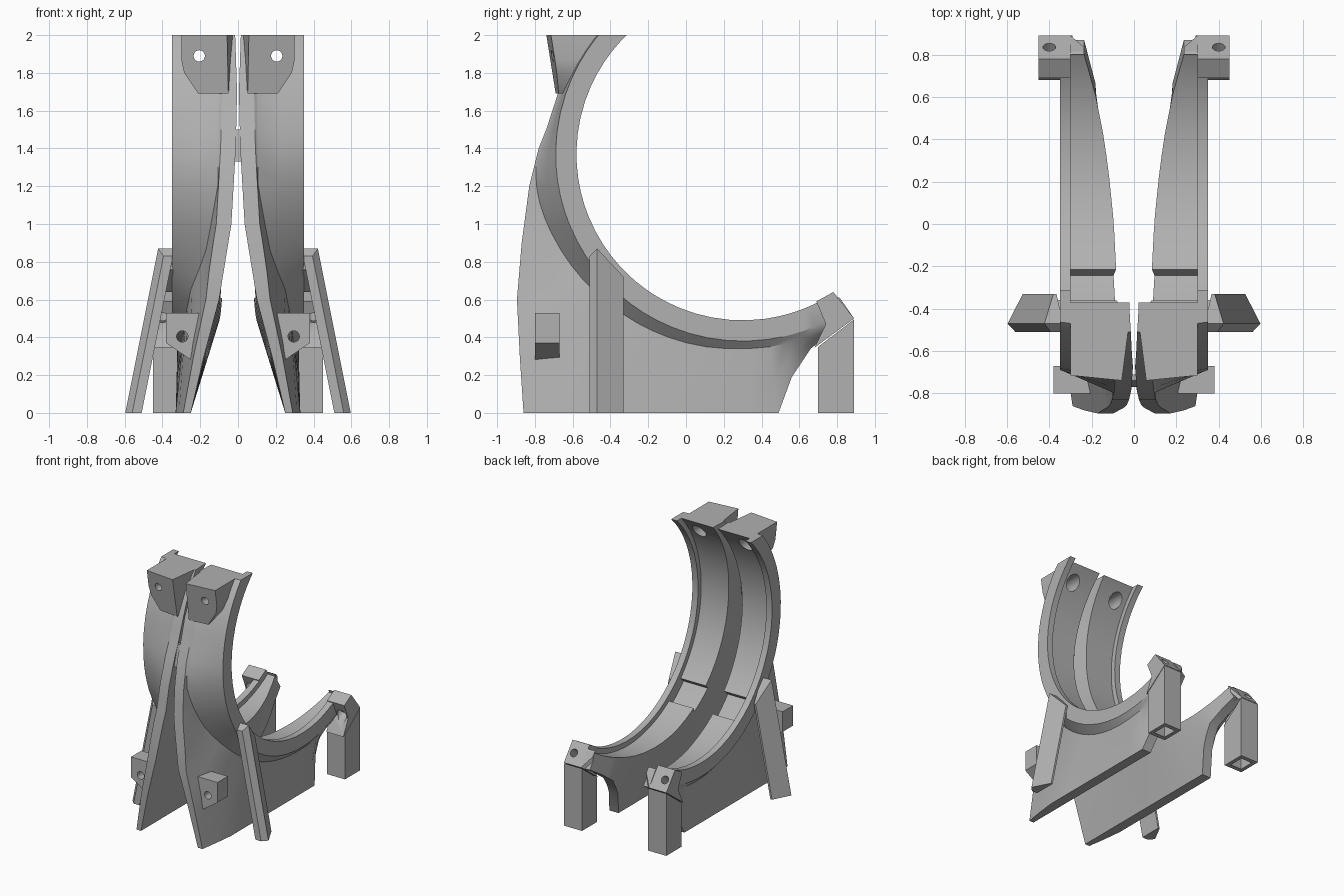
import bpy, bmesh, math
from mathutils import Matrix, Vector

cube = bpy.data.objects.get("Cube")
if cube:
    bpy.data.objects.remove(cube)

grey = bpy.data.materials.new("plain_grey")
grey.use_nodes = True
COLOUR = (0.44, 0.44, 0.44, 1)
grey.diffuse_color = COLOUR
grey.node_tree.nodes["Principled BSDF"].inputs["Base Color"].default_value = COLOUR

CY, CZ = 0.30, 1.37          # centre of the cradle arc


def lerp_table(table, v):
    if v <= table[0][0]:
        return table[0][1]
    for (a, p), (b, q) in zip(table, table[1:]):
        if v <= b:
            return p + (q - p) * (v - a) / (b - a)
    return table[-1][1]


def cut(bm, point, normal):
    geom = bm.verts[:] + bm.edges[:] + bm.faces[:]
    bmesh.ops.bisect_plane(bm, geom=geom, plane_co=point, plane_no=normal, clear_outer=True)
    bmesh.ops.holes_fill(bm, edges=[e for e in bm.edges if e.is_boundary])


def loft(sections):
    bm = bmesh.new()
    rings = [[bm.verts.new(p) for p in s] for s in sections]
    n = len(rings[0])
    for a, b in zip(rings, rings[1:]):
        for i in range(n):
            j = (i + 1) % n
            bm.faces.new((a[i], a[j], b[j], b[i]))
    bm.faces.new(rings[0])
    bm.faces.new(rings[-1])
    bmesh.ops.recalc_face_normals(bm, faces=bm.faces)
    return bm


def side_prism(profile, x0, x1):
    return loft([[(x, y, z) for y, z in profile] for x in (x0, x1)])


def front_prism(profile, y0, y1):
    return loft([[(x, y, z) for x, z in profile] for y in (y0, y1)])


def bore(start, end, radius):
    start, end = Vector(start), Vector(end)
    axis = end - start
    place = Matrix.Translation((start + end) / 2) @ axis.to_track_quat("Z", "Y").to_matrix().to_4x4()
    bm = bmesh.new()
    bmesh.ops.create_cone(bm, cap_ends=True, segments=20, radius1=radius, radius2=radius,
                          depth=axis.length, matrix=place)
    return bm


def add_object(name, bm):
    bmesh.ops.recalc_face_normals(bm, faces=bm.faces)
    mesh = bpy.data.meshes.new(name)
    bm.to_mesh(mesh)
    bm.free()
    mesh.materials.append(grey)
    ob = bpy.data.objects.new(name, mesh)
    bpy.context.collection.objects.link(ob)
    return ob


def finish(name, bm, cutters=()):
    """Make the object, subtract its cutters, and mirror it to the other side."""
    ob = add_object(name, bm)
    bpy.context.view_layer.objects.active = ob
    for cutter_mesh in cutters:
        cutter = add_object("cutter", cutter_mesh)
        cutter.hide_render = True
        mod = ob.modifiers.new("hole", "BOOLEAN")
        mod.operation = "DIFFERENCE"
        mod.solver = "EXACT"
        mod.object = cutter
        bpy.ops.object.modifier_apply(modifier=mod.name)
        bpy.data.objects.remove(cutter)
    for p in ob.data.polygons:
        p.use_smooth = True
    ob.data.set_sharp_from_angle(angle=math.radians(28))
    ob.modifiers.new("mirror", "MIRROR")


# Cradle half: rim, trough and leaning web lofted along the arc
EDGE = [(-34, .24), (-19, .18), (-6, .14), (6, .115), (19, .095), (33, .085), (90, .06), (135, .02)]
ROOT_X = [(-34, .335), (0, .315), (35, .28), (48, .25), (62, .17), (82, .105), (135, .11)]
ROOT_R = [(0, 1.03), (40, 1.06), (75, 1.105)]
LEAN = [(0, .25), (.3, .18), (.6, .10), (1, .035), (1.4, .012), (1.7, .005), (2, .015)]
OUTLINE = [(.87, .49), (.76, .42), (.66, .34), (.56, .19), (.49, 0), (-.86, 0), (-.88, .3),
           (-.895, .6), (-.87, .9), (-.83, 1.2), (-.78, 1.4), (-.74, 1.5), (-.675, 1.7),
           (-.60, 1.87), (-.51, 2.0), (-.36, 2.16)]


def arc_angle(y, z):
    return math.degrees(math.atan2(CY - y, CZ - z))


def section(y, z):
    degrees = arc_angle(y, z)
    t = math.radians(degrees)
    reach = math.hypot(y - CY, z - CZ)
    inner = lerp_table(EDGE, degrees)
    tip = inner if z > 0.3 and y > 0.6 else lerp_table(LEAN, z)
    root_x = lerp_table(ROOT_X, degrees)
    root_r = min(lerp_table(ROOT_R, degrees), reach - 0.012)
    tip_out = min(tip + 0.04 + min(0.04, 0.15 * max(0, y + 0.86) + 0.05 * z), 0.34)
    pts = [((inner + tip) / 2, (0.92 + reach) / 2), (inner, 0.92), (0.30, 0.92), (0.30, 0.88),
           (0.35, 0.88), (0.35, 0.99), ((root_x + 0.35) / 2, (root_r + 0.99) / 2),
           (root_x, root_r), ((root_x + tip_out) / 2, (root_r + reach) / 2),
           (tip_out, reach), (tip, reach)]
    return [(x, CY - r * math.sin(t), CZ - r * math.cos(t)) for x, r in pts]


sections = [section(*OUTLINE[0])]
for (y0, z0), (y1, z1) in zip(OUTLINE, OUTLINE[1:]):
    steps = max(1, math.ceil(abs(arc_angle(y1, z1) - arc_angle(y0, z0)) / 6))
    for k in range(1, steps + 1):
        f = k / steps
        sections.append(section(y0 + (y1 - y0) * f, z0 + (z1 - z0) * f))
shell = loft(sections)
cut(shell, (0, 0, 2), (0, 0, 1))


def top_bores():
    return [bore((.205, -.9, 1.89), (.205, -.3, 1.89), .03),
            bore((.205, -.62, 1.89), (.205, -.3, 1.89), .055)]


# Shallow recess across the trough floor
recess = []
for r, angles in ((0.90, (34, 38, 42, 46)), (0.97, (46, 42, 38, 34))):
    for a in map(math.radians, angles):
        recess.append((CY - r * math.sin(a), CZ - r * math.cos(a)))
finish("cradle_half", shell, top_bores() + [side_prism(recess, .01, .30)])

# Upper mounting block, tapered at the front, back and inner side
block = front_prism([(0, 2), (.30, 2), (.30, 1.87), (.285, 1.8), (.21, 1.69), (0, 1.69)], -.8, -.4)
cut(block, (.05, -.74, 2), (.031, -.31, -.05))
cut(block, (0, -.47, 2), (0, .31, -.175))
cut(block, (.01, -.37, 2), (-.992, -.128, 0))
finish("upper_block", block, top_bores())

# Lower bracket on the outside of the web
bracket = front_prism([(.13, .53), (.38, .53), (.38, .37), (.22, .26), (.20, .26)], -.80, -.67)
finish("lower_bracket", bracket, [bore((.295, -.9, .405), (.295, -.5, .405), .03)])

# Leaning side leg
foot = [(.51, -.33), (.525, -.33), (.597, -.47), (.56, -.51), (.51, -.51)]
leg = loft([[(x - 0.2 * z, y, z) for x, y in foot] for z in (0, 1)])
cut(leg, (0, -.47, .87), (0, .15, .14))
cut(leg, (0, -.47, .87), (0, -.04, .04))
finish("side_leg", leg)
finish("leg_tab", side_prism([(-.49, .76), (-.48, .83), (-.36, .73), (-.36, .64)], .345, .385))

# Rear clamp block at the end of the arc
clamp = side_prism([(.69, .59), (.78, .64), (.89, .5), (.68, .345), (.74, .47)], .30, .45)
finish("rear_clamp", clamp, [bore((.40, .95, .66), (.40, .60, .385), .03),
                             bore((.40, .76, .511), (.40, .60, .385), .042)])
cap = side_prism([(.80, .615), (.815, .608), (.89, .5), (.85, .47)], .235, .30)
cut(cap, (.30, .89, .5), (-.065, .075, 0))
finish("clamp_cap", cap)

# Hollow rear foot
column = side_prism([(.70, 0), (.89, 0), (.89, .495), (.70, .35)], .29, .45)
pocket = side_prism([(.735, -.1), (.855, -.1), (.855, .3), (.735, .3)], .32, .42)
finish("rear_foot", column, [pocket])

# Small bridge joining the two halves
finish("bridge", side_prism([(-.77, 1.33), (-.73, 1.33), (-.71, 1.5), (-.74, 1.5)], 0, .022))
